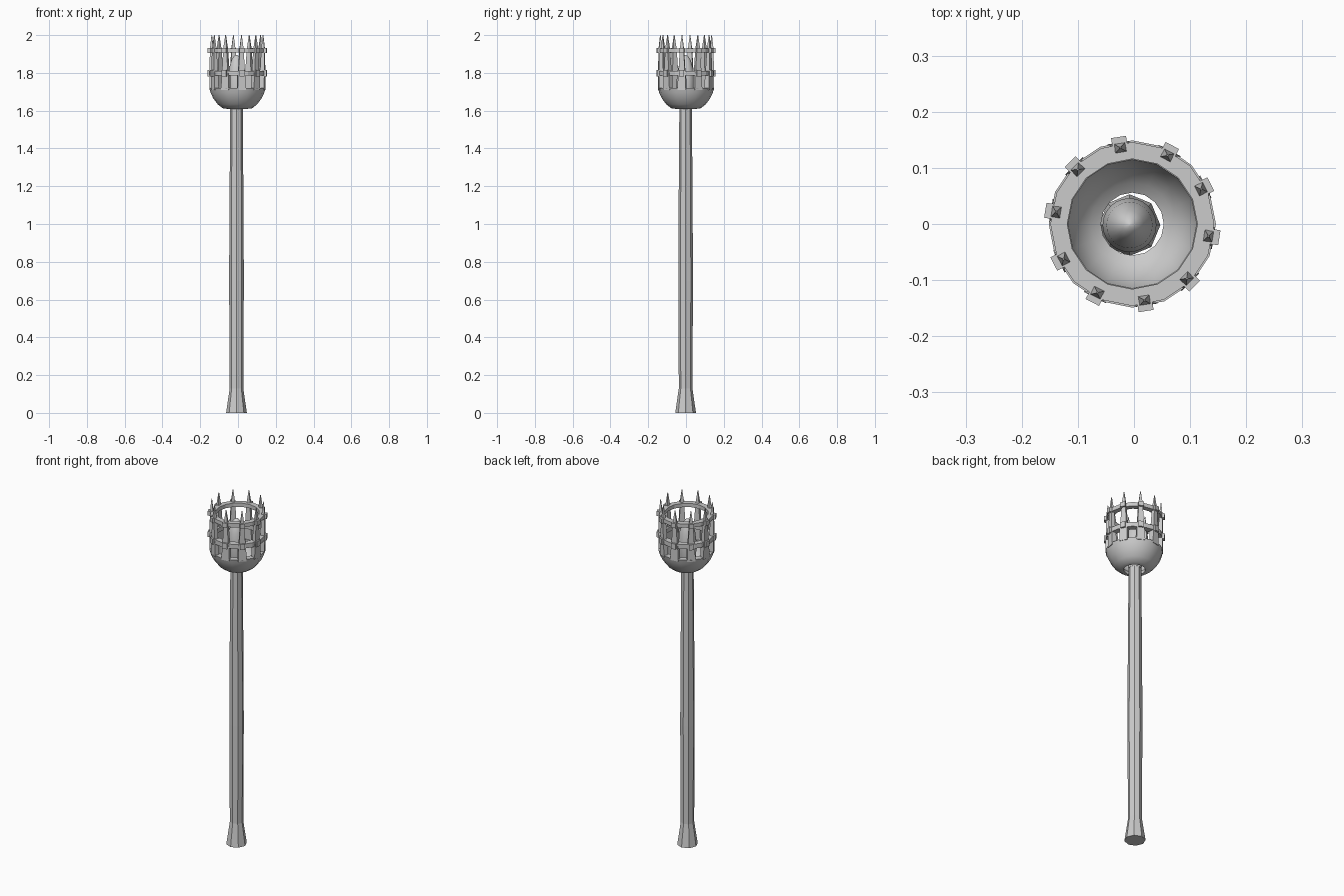
import bpy, bmesh
from math import cos, sin, pi, radians
from mathutils import Matrix

cube = bpy.data.objects.get("Cube")
if cube:
    bpy.data.objects.remove(cube)


def finish(name, bm, smooth=None):
    bmesh.ops.remove_doubles(bm, verts=bm.verts, dist=1e-5)
    bmesh.ops.recalc_face_normals(bm, faces=bm.faces)
    mesh = bpy.data.meshes.new(name)
    bm.to_mesh(mesh)
    bm.free()
    obj = bpy.data.objects.new(name, mesh)
    bpy.context.collection.objects.link(obj)
    if smooth:
        bpy.ops.object.select_all(action='DESELECT')
        obj.select_set(True)
        bpy.context.view_layer.objects.active = obj
        bpy.ops.object.shade_smooth_by_angle(angle=radians(smooth))
    return obj


def lathe(name, profile, sides, center, closed=False, smooth=None):
    """Revolve (radius, z) points; closed profiles make a hollow solid."""
    bm = bmesh.new()
    rings = [[bm.verts.new((center[0] + r * cos(2 * pi * i / sides),
                            center[1] + r * sin(2 * pi * i / sides), z))
              for i in range(sides)] for r, z in profile]
    pairs = list(zip(rings, rings[1:]))
    if closed:
        pairs.append((rings[-1], rings[0]))
    for a, b in pairs:
        for i in range(sides):
            j = (i + 1) % sides
            bm.faces.new((a[i], a[j], b[j], b[i]))
    if not closed:
        bm.faces.new(rings[0])
        bm.faces.new(rings[-1])
    return finish(name, bm, smooth)


def stack(bm, sections, turn):
    """Loft rectangles given as (inner radius, outer radius, width, z)."""
    loops = []
    for r0, r1, w, z in sections:
        corners = ((r0, -w / 2), (r1, -w / 2), (r1, w / 2), (r0, w / 2))
        loops.append([bm.verts.new(turn @ Matrix.Translation((x, y, z)).translation)
                      for x, y in corners])
    for a, b in zip(loops, loops[1:]):
        for i in range(4):
            j = (i + 1) % 4
            bm.faces.new((a[i], a[j], b[j], b[i]))
    bm.faces.new(loops[0])
    bm.faces.new(loops[-1])


def around(name, sections, count=10, start=-9):
    bm = bmesh.new()
    for k in range(count):
        turn = (Matrix.Translation((HEAD[0], HEAD[1], 0))
                @ Matrix.Rotation(radians(start) + 2 * pi * k / count, 4, 'Z'))
        stack(bm, sections, turn)
    return finish(name, bm)


HEAD = (-0.003, 0)
SHAFT = (-0.008, -0.002)

# Eight-sided handle with flared foot
lathe("handle", [(0.055, 0), (0.036, 0.13), (0.039, 0.7), (0.037, 1.1), (0.033, 1.64)],
      8, SHAFT)

# Rounded core standing on the handle inside the basket
lathe("core", [(0.033, 1.62), (0.046, 1.68), (0.048, 1.76), (0.041, 1.82),
               (0.026, 1.87), (0.012, 1.89), (0.001, 1.896)], 24, SHAFT, smooth=50)

# Thick bowl, open at the bottom around the handle
lathe("bowl", [(0.056, 1.61), (0.078, 1.613), (0.104, 1.633), (0.128, 1.665),
               (0.142, 1.695), (0.149, 1.72), (0.115, 1.72), (0.108, 1.69),
               (0.092, 1.66), (0.074, 1.64), (0.056, 1.628)],
      16, HEAD, closed=True, smooth=35)

# Two hoops holding the staves
for name, outer, low, high in (("lower_hoop", 0.149, 1.785, 1.811),
                               ("upper_hoop", 0.146, 1.908, 1.93)):
    lathe(name, [(outer, low), (outer, high), (0.116, high), (0.116, low)],
          16, HEAD, closed=True)

# Wide staves that taper to spikes
around("staves", [(0.122, 0.147, 0.044, 1.71), (0.122, 0.147, 0.04, 1.8),
                  (0.124, 0.147, 0.033, 1.812), (0.129, 0.146, 0.021, 1.925),
                  (0.136, 0.139, 0.003, 2.0)])

# Clips over each stave on both hoops
for name, low, high in (("lower_clips", 1.782, 1.814), ("upper_clips", 1.906, 1.932)):
    around(name, [(0.138, 0.157, 0.027, low), (0.138, 0.157, 0.027, high)])
